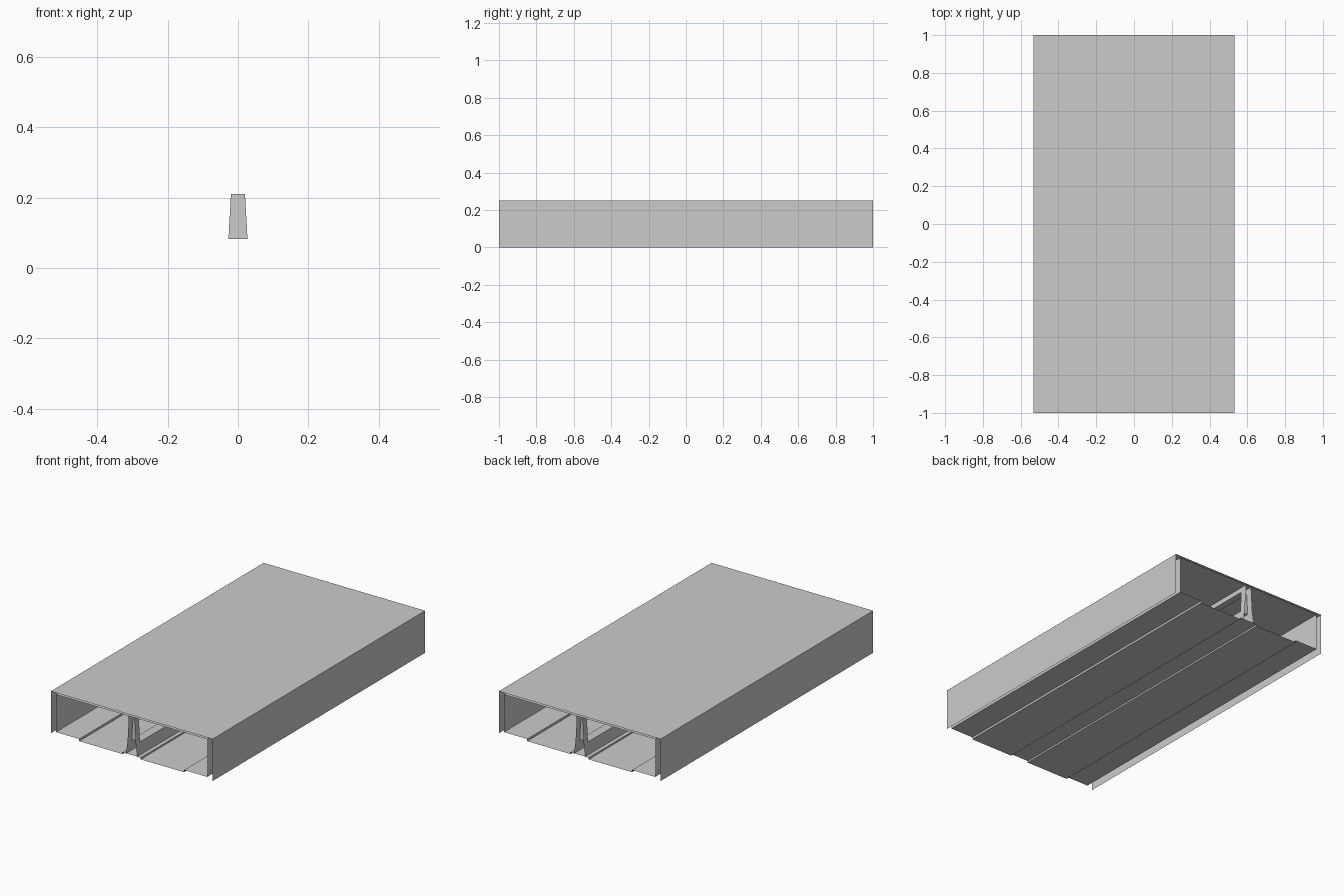
import bpy

if "Cube" in bpy.data.objects:
    bpy.data.objects.remove(bpy.data.objects["Cube"])

HALF = 1.0     # half length of the segment
JAMB = 0.96    # the divider opening runs between -JAMB and JAMB


def mesh_object(name, verts, faces):
    mesh = bpy.data.meshes.new(name)
    mesh.from_pydata(verts, [], faces)
    mesh.update()
    obj = bpy.data.objects.new(name, mesh)
    bpy.context.collection.objects.link(obj)
    return obj


def sheet(name, profile, y0=-HALF, y1=HALF):
    """Extrude an open (x, z) profile along y as a thin sheet."""
    n = len(profile)
    verts = [(x, y, z) for y in (y0, y1) for x, z in profile]
    faces = [(i, i + 1, n + i + 1, n + i) for i in range(n - 1)]
    return mesh_object(name, verts, faces)


def mirrored(half):
    """Complete a profile given from the left edge to the centre."""
    return half + [(-x, z) for x, z in reversed(half)]


# Outer casing: roof and side walls
sheet("outer_shell", mirrored([(-0.532, 0.0), (-0.532, 0.25)]))

# Inner lining: walls and ceiling
sheet("inner_lining", mirrored([(-0.498, 0.016), (-0.498, 0.24)]))

# Floor: walkways, two lanes and the raised central kerb
sheet("floor", mirrored([(-0.498, 0.016), (-0.345, 0.016), (-0.345, 0.003),
                         (-0.06, 0.003), (-0.06, 0.013), (-0.037, 0.013)]))

# Central divider: base with sill, and lintel beam under the ceiling
sheet("divider_base", mirrored([(-0.037, 0.013), (-0.027, 0.083)]), -JAMB, JAMB)
sheet("divider_beam", mirrored([(-0.019, 0.24), (-0.02, 0.21)]), -JAMB, JAMB)

# End columns: tapered side sheets and the jamb facing the opening
side = [(0.037, 0.013), (0.027, 0.083), (0.02, 0.21), (0.019, 0.24)]
for end, s in (("front", -1), ("back", 1)):
    y0, y1 = sorted((s * JAMB, s * HALF))
    for label, m in (("left", -1), ("right", 1)):
        sheet(f"{end}_column_{label}", [(m * x, z) for x, z in side], y0, y1)
    y = s * JAMB
    mesh_object(f"{end}_jamb",
                [(-0.027, y, 0.083), (0.027, y, 0.083), (0.02, y, 0.21), (-0.02, y, 0.21)],
                [(0, 1, 2, 3)])
